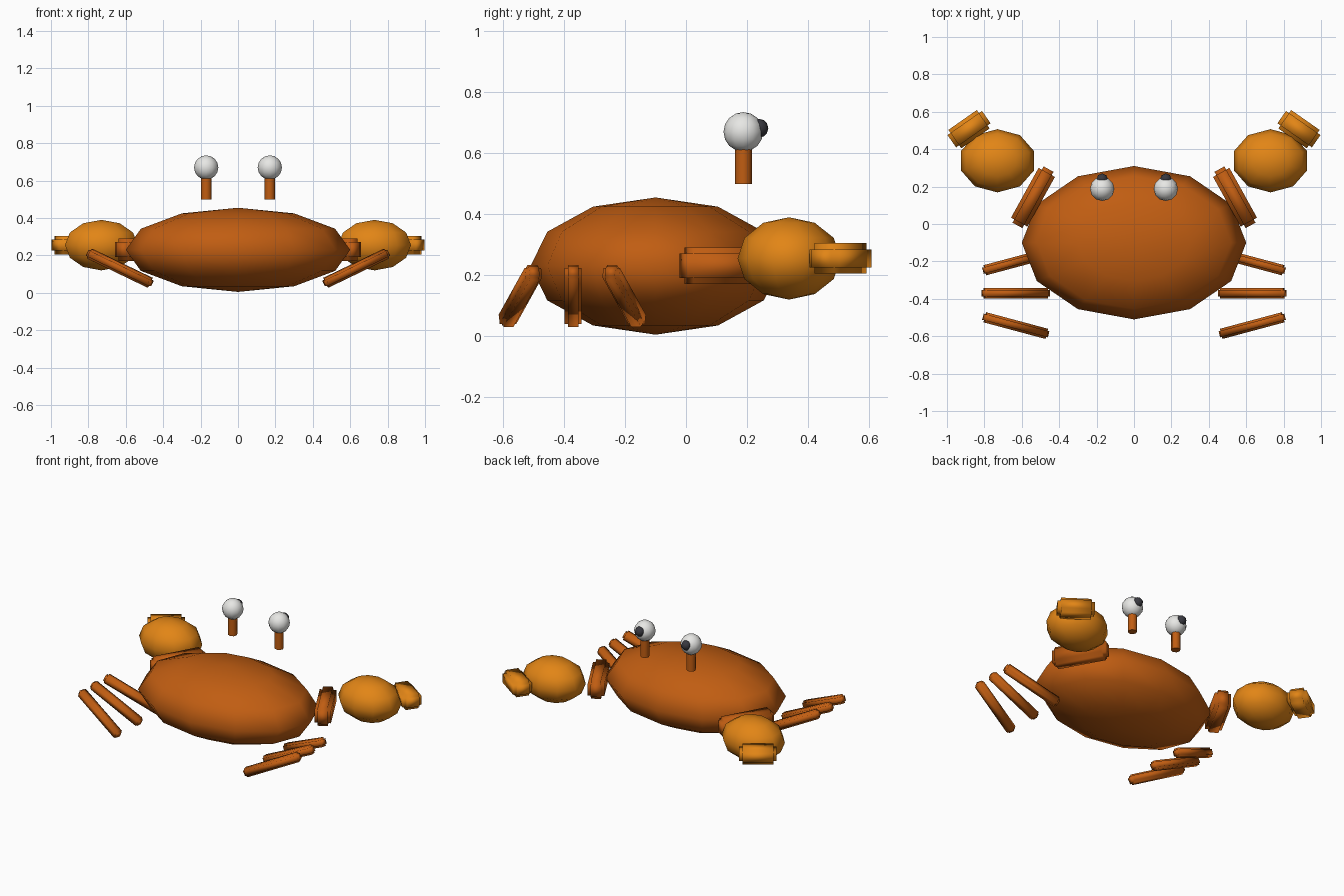
import bpy, bmesh
from math import radians
from mathutils import Matrix, Euler, Vector

if "Cube" in bpy.data.objects:
    bpy.data.objects.remove(bpy.data.objects["Cube"])


def material(name, rgb):
    m = bpy.data.materials.new(name)
    m.diffuse_color = (*rgb, 1)
    m.use_nodes = True
    m.node_tree.nodes["Principled BSDF"].inputs["Base Color"].default_value = m.diffuse_color
    return m


SHELL = material("shell_orange", (0.53, 0.11, 0.006))
CLAW = material("claw_amber", (0.76, 0.235, 0.008))
WHITE = material("eye_white", (0.80, 0.80, 0.78))
DARK = material("pupil_dark", (0.04, 0.04, 0.05))


def finish(bm, name, mat, loc, rot=(0, 0, 0)):
    bmesh.ops.recalc_face_normals(bm, faces=bm.faces[:])
    for f in bm.faces:
        f.smooth = True
    me = bpy.data.meshes.new(name)
    bm.to_mesh(me)
    bm.free()
    me.materials.append(mat)
    ob = bpy.data.objects.new(name, me)
    ob.location = loc
    ob.rotation_euler = Euler([radians(a) for a in rot])
    bpy.context.collection.objects.link(ob)
    return ob


def ball(name, mat, loc, radii, segs, rings):
    bm = bmesh.new()
    bmesh.ops.create_uvsphere(bm, u_segments=segs, v_segments=rings, radius=1)
    bmesh.ops.scale(bm, vec=Vector(radii), verts=bm.verts)
    return finish(bm, name, mat, loc)


def notched_box(name, mat, loc, size, rot):
    # box whose edges are cut inward into small steps
    bm = bmesh.new()
    bmesh.ops.create_cube(bm, size=1)
    bmesh.ops.scale(bm, vec=Vector(size), verts=bm.verts)
    bmesh.ops.bevel(bm, geom=bm.edges[:], offset=0.2 * min(size), segments=2,
                    profile=0.0, affect='EDGES', clamp_overlap=True)
    return finish(bm, name, mat, loc, rot)


def stalk(name, mat, loc, radius, height):
    bm = bmesh.new()
    bmesh.ops.create_cone(bm, cap_ends=True, segments=8, radius1=radius,
                          radius2=radius, depth=height)
    ob = finish(bm, name, mat, loc)
    for p in ob.data.polygons:
        p.use_smooth = abs(p.normal.z) < 0.5
    return ob


# shell
ball("body_shell", SHELL, (0, -0.1, 0.23), (0.6, 0.41, 0.225), 12, 6)

for side, s in (("right", 1), ("left", -1)):
    # arm, claw and pincer
    notched_box(f"{side}_arm", SHELL, (0.54 * s, 0.143, 0.231),
                (0.344, 0.10, 0.12), (0, 0, -61 * s))
    ball(f"{side}_claw", CLAW, (0.73 * s, 0.338, 0.255),
         (0.205, 0.169, 0.135), 10, 6)
    notched_box(f"{side}_pincer", CLAW, (0.882 * s, 0.507, 0.255),
                (0.225, 0.12, 0.10), (0, 0, -35 * s))
    # three legs, fanned front to back
    for part, y, yaw in (("front", -0.203, -15), ("middle", -0.37, 0),
                         ("back", -0.543, 15)):
        notched_box(f"{side}_{part}_leg", SHELL, (0.632 * s, y, 0.132),
                    (0.386, 0.056, 0.056), (0, -25 * s, yaw * s))
    # eye on its stalk
    stalk(f"{side}_eye_stalk", SHELL, (0.17 * s, 0.188, 0.56), 0.028, 0.12)
    ball(f"{side}_eye", WHITE, (0.17 * s, 0.188, 0.67), (0.065,) * 3, 12, 8)
    ball(f"{side}_pupil", DARK, (0.17 * s, 0.239, 0.682), (0.031,) * 3, 8, 6)
